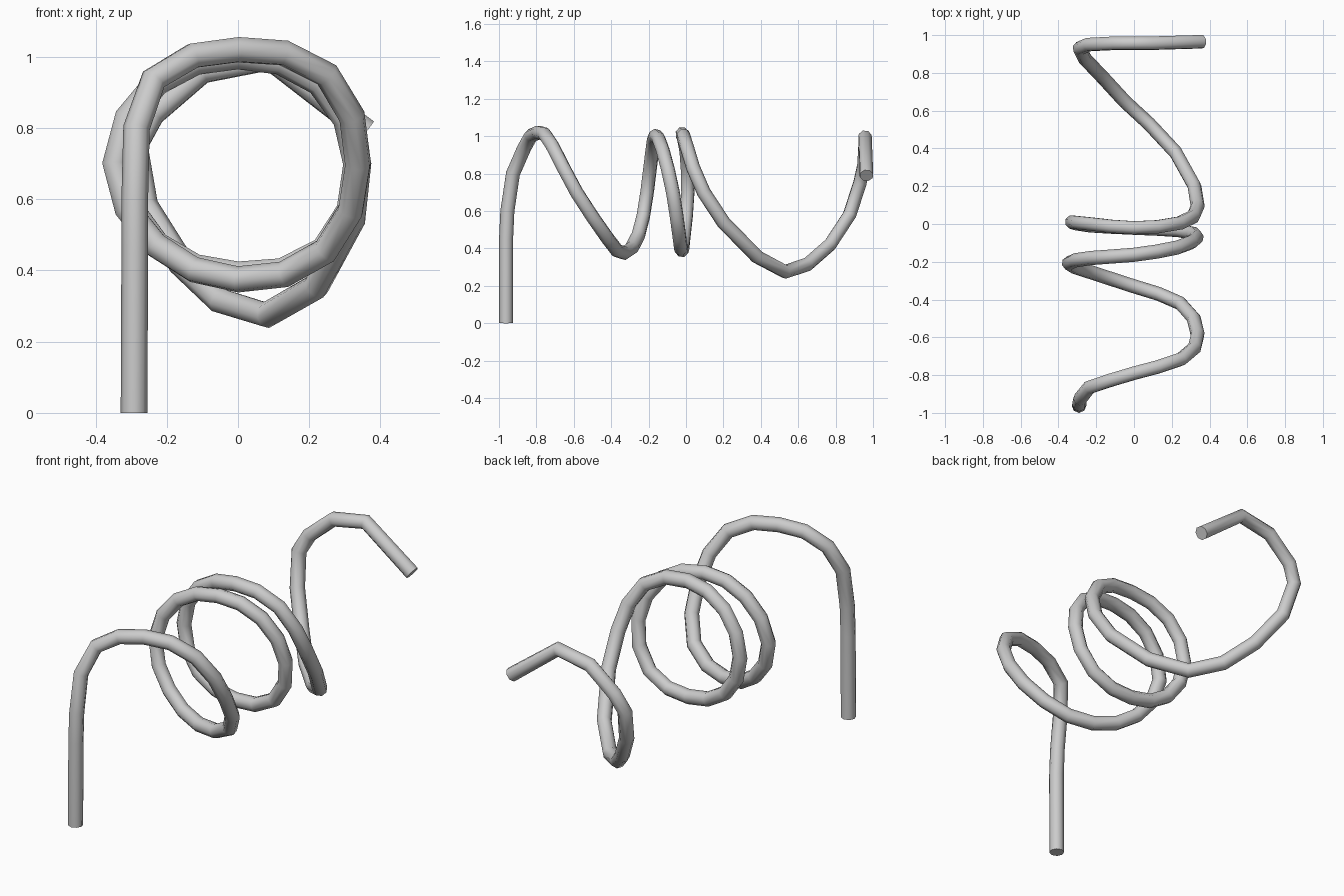
import bpy
import math

if "Cube" in bpy.data.objects:
    bpy.data.objects.remove(bpy.data.objects["Cube"])

CENTRE_Z = 0.7
# (radius, y) of the coil at every eighth of a turn, seen from the front,
# going clockwise from the left side
coil = [
    (.29, -.94), (.335, -.865), (.32, -.79), (.353, -.715),     # first loop
    (.337, -.585), (.347, -.42), (.325, -.33), (.325, -.255),
    (.345, -.208), (.322, -.18), (.302, -.163), (.322, -.125),  # second loop
    (.332, -.07), (.34, -.035), (.31, -.022), (.32, -.01),
    (.328, .01), (.322, 0), (.312, -.02), (.342, .005),         # third loop
    (.337, .095), (.37, .3),
]
# Straight upright below the coil, and the coarser stretched turn after it
upright = [(-.292, -.962, 0), (-.29, -.962, .45), (-.29, -.955, .6), (-.285, -.925, .8)]
last_turn = [
    (.32, .2, .54), (.22, .38, .355), (.08, .53, .275), (-.05, .65, .315),
    (-.16, .77, .42), (-.26, .875, .58), (-.288, .93, .75), (-.24, .95, .84),
    (-.1, .957, .96), (.09, .957, .995), (.36, .965, .79),
]


def halfway(i, k):
    """Smooth value midway between coil keys i and i + 1."""
    a, b, c, d = (coil[i + j][k] for j in (-1, 0, 1, 2))
    return (9 * (b + c) - a - d) / 16


def coil_point(turn, radius, y):
    """Point on the coil; turn counts eighths of a revolution."""
    angle = math.pi - turn * math.pi / 4
    return (radius * math.cos(angle), y, CENTRE_Z + radius * math.sin(angle))


path = list(upright)
for i in range(1, 21):
    path.append(coil_point(i, *coil[i]))
    if i < 20:
        path.append(coil_point(i + 0.5, halfway(i, 0), halfway(i, 1)))
path += last_turn

# Eight-sided round tube swept along the path
curve = bpy.data.curves.new("coiled_tube", 'CURVE')
curve.dimensions = '3D'
curve.bevel_depth = 0.0375
curve.bevel_resolution = 2
curve.use_fill_caps = True
spline = curve.splines.new('POLY')
spline.points.add(len(path) - 1)
for point, co in zip(spline.points, path):
    point.co = (*co, 1)

tube = bpy.data.objects.new("coiled_tube", curve)
bpy.context.collection.objects.link(tube)
bpy.context.view_layer.objects.active = tube
tube.select_set(True)
bpy.ops.object.convert(target='MESH')
bpy.ops.object.shade_smooth_by_angle(angle=math.radians(50))
